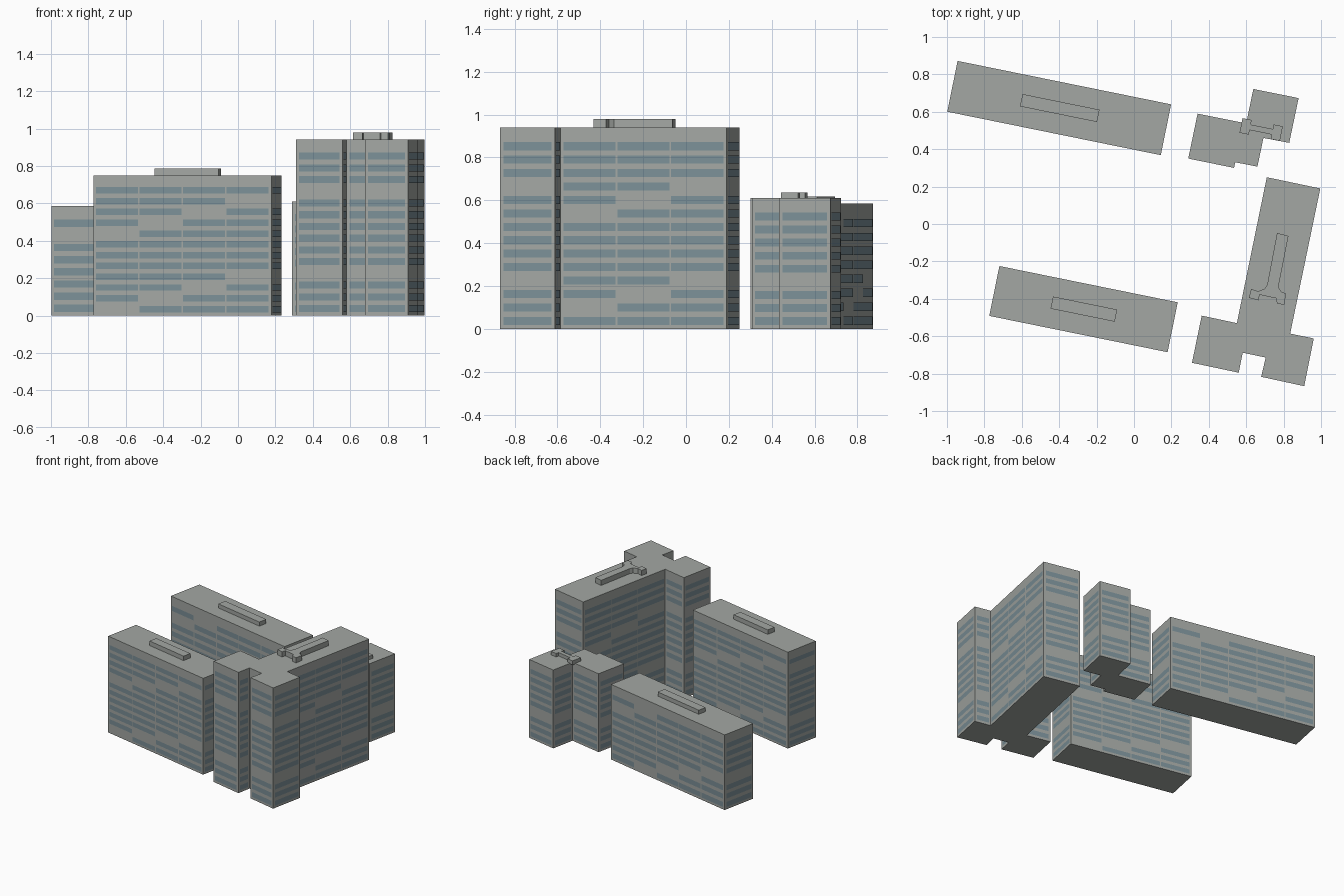
import bpy, bmesh, math
from mathutils import Vector, Matrix

cube = bpy.data.objects.get("Cube")
if cube:
    bpy.data.objects.remove(cube, do_unlink=True)

TILT = Matrix.Rotation(math.radians(-11.5), 2)  # shared street-grid angle


def material(name, colour):
    mat = bpy.data.materials.new(name)
    mat.use_nodes = True
    mat.diffuse_color = (*colour, 1)
    bsdf = mat.node_tree.nodes["Principled BSDF"]
    bsdf.inputs["Base Color"].default_value = (*colour, 1)
    bsdf.inputs["Roughness"].default_value = 0.9
    return mat


CONCRETE = material("concrete_grey", (0.37, 0.39, 0.37))
GLASS = material("window_blue", (0.20, 0.28, 0.315))


def finish(bm, name, mat):
    mesh = bpy.data.meshes.new(name)
    bm.to_mesh(mesh)
    bm.free()
    mesh.materials.append(mat)
    bpy.context.collection.objects.link(bpy.data.objects.new(name, mesh))


def prism(name, outline, bottom, top):
    """Closed upright block over a counter-clockwise outline."""
    bm = bmesh.new()
    base = bm.faces.new([bm.verts.new((x, y, bottom)) for x, y in outline])
    up = bmesh.ops.extrude_face_region(bm, geom=[base], use_keep_orig=True)["geom"]
    verts = [v for v in up if isinstance(v, bmesh.types.BMVert)]
    bmesh.ops.translate(bm, verts=verts, vec=(0, 0, top - bottom))
    bmesh.ops.recalc_face_normals(bm, faces=bm.faces[:])
    finish(bm, name, CONCRETE)


def windows(name, outline, height, rows):
    """Ribbon windows on every wall, with a diagonal run of blank bays."""
    bm = bmesh.new()
    storey = height / (rows + 1)
    margin, gap = 0.016, 0.008
    for i, start in enumerate(outline):
        a, b = Vector(start), Vector(outline[(i + 1) % len(outline)])
        length = (b - a).length
        if length < 0.08:
            continue
        along = (b - a) / length
        out = Vector((along.y, -along.x)) * 0.002
        bays = max(1, round(length / 0.24))
        pitch = (length - 2 * margin + gap) / bays
        for row in range(rows):
            blank = (row + bays - 3) % 7
            low, high = (row + 0.3) * storey, (row + 0.9) * storey
            for bay in range(bays):
                if bay + 1 == blank:
                    continue
                p = a + along * (margin + bay * pitch) + out
                q = p + along * (pitch - gap)
                bm.faces.new([bm.verts.new(c) for c in (
                    (p.x, p.y, low), (q.x, q.y, low),
                    (q.x, q.y, high), (p.x, p.y, high))])
    finish(bm, name, GLASS)


def building(name, outline, height, rows):
    prism(name + "_walls", outline, 0, height)
    windows(name + "_windows", outline, height, rows)


def placed(points, centre):
    return [tuple(TILT @ Vector(p) + Vector(centre)) for p in points]


def rectangle(centre, length, width):
    l, w = length / 2, width / 2
    return placed([(-l, -w), (l, -w), (l, w), (-l, w)], centre)


# Long slab blocks with rooftop plant rooms
building("back_slab", rectangle((-0.40, 0.62), 1.165, 0.277), 0.585, 8)
prism("back_slab_plant_room", rectangle((-0.397, 0.62), 0.42, 0.067), 0.58, 0.617)
building("front_slab", rectangle((-0.27, -0.455), 0.973, 0.272), 0.75, 12)
prism("front_slab_plant_room", rectangle((-0.268, -0.455), 0.35, 0.066), 0.745, 0.785)

# Low tower made of two staggered wings
low_tower = [(0.34, 0.59), (0.29, 0.35), (0.535, 0.30), (0.541, 0.33), (0.66, 0.307),
             (0.692, 0.46), (0.83, 0.434), (0.88, 0.673), (0.638, 0.722), (0.60, 0.538)]
building("low_tower", low_tower, 0.61, 9)
bracket = [(-0.11, -0.04), (-0.06, -0.04), (-0.06, -0.015), (0.06, -0.015),
           (0.06, -0.04), (0.11, -0.04), (0.11, 0.04), (0.06, 0.04),
           (0.06, 0.015), (-0.06, 0.015), (-0.06, 0.04), (-0.11, 0.04)]
prism("low_tower_plant_room", placed(bracket, (0.68, 0.505)), 0.605, 0.637)

# Tall tower with a long spine and two front wings
tall_tower = [(0.71, 0.25), (0.55, -0.53), (0.362, -0.49), (0.31, -0.742),
              (0.56, -0.795), (0.581, -0.688), (0.704, -0.714), (0.68, -0.817),
              (0.91, -0.867), (0.961, -0.612), (0.835, -0.586), (0.996, 0.19)]
building("tall_tower", tall_tower, 0.94, 14)
tall_roof = [(0.765, -0.048), (0.712, -0.325), (0.70, -0.345), (0.665, -0.36),
             (0.626, -0.347), (0.615, -0.395), (0.665, -0.408), (0.672, -0.378),
             (0.758, -0.397), (0.765, -0.425), (0.803, -0.432), (0.813, -0.373),
             (0.785, -0.36), (0.772, -0.335), (0.826, -0.064)]
prism("tall_tower_plant_room", tall_roof, 0.935, 0.98)
